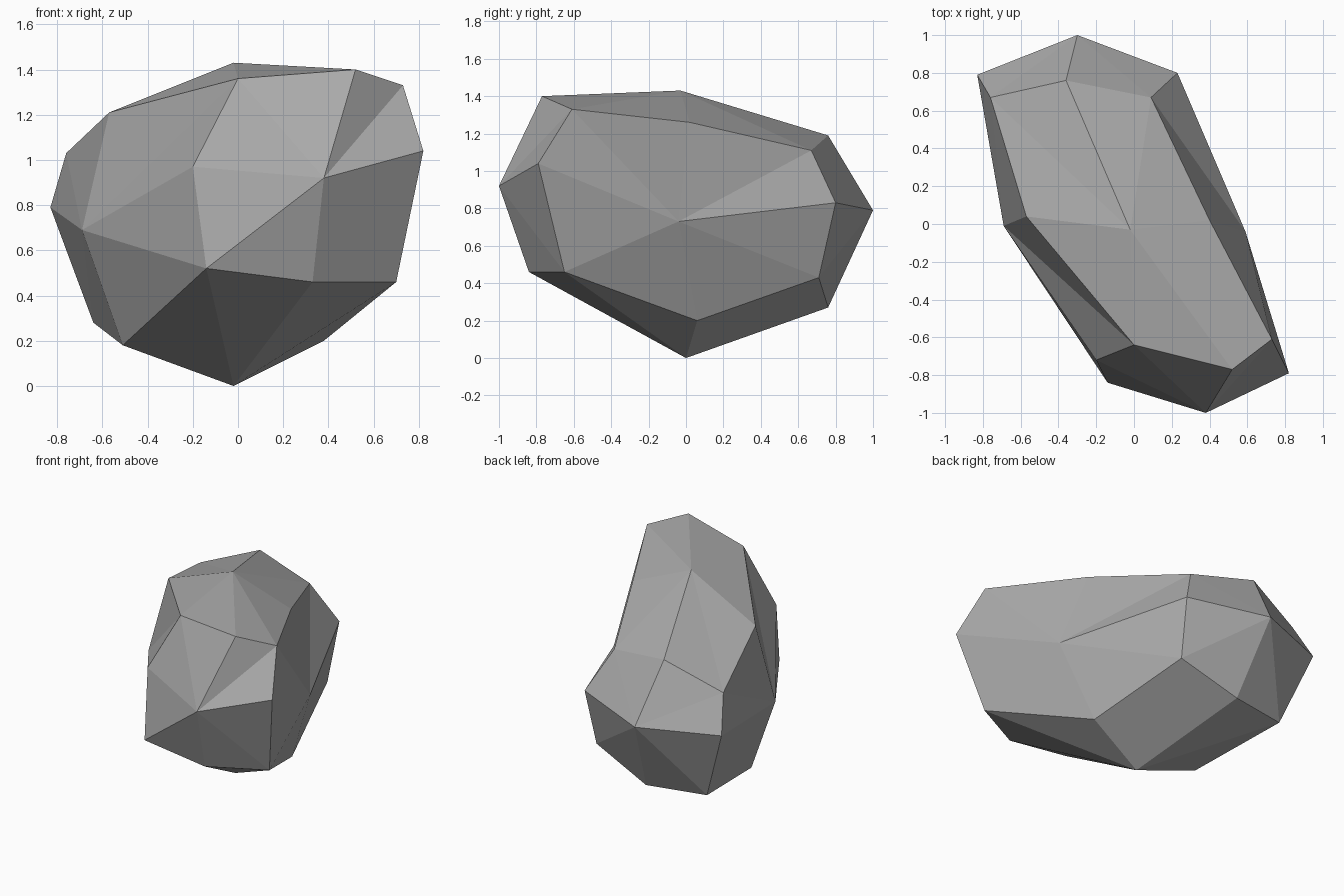
import bpy
import bmesh
from mathutils import Vector

if "Cube" in bpy.data.objects:
    bpy.data.objects.remove(bpy.data.objects["Cube"], do_unlink=True)


def make_material(name, colour):
    material = bpy.data.materials.new(name)
    material.use_nodes = True
    material.diffuse_color = colour
    shader = next(n for n in material.node_tree.nodes if n.type == "BSDF_PRINCIPLED")
    shader.inputs["Base Color"].default_value = colour
    shader.inputs["Roughness"].default_value = 0.9
    return material


# Cross-sections of the boulder, each running clockwise from its top point
front_ring = [(.52, -.77, 1.4), (.73, -.61, 1.33), (.82, -.79, 1.04), (.7, -.65, .46),
              (.33, -.84, .46), (-.14, -.84, .52), (-.2, -.72, .97), (0, -.64, 1.36)]
middle_ring = [(-.02, -.03, 1.43), (.4, .02, 1.26), (.59, -.04, .73), (.38, .06, .2),
               (-.02, 0, 0), (-.51, 0, .18), (-.69, -.01, .69), (-.57, .04, 1.21)]
back_ring = [(-.36, .76, 1.19), (.09, .67, 1.11), (.23, .8, .83), (.2, .71, .43),
             (-.22, .76, .27), (-.64, .68, .28), (-.83, .79, .79), (-.76, .67, 1.03)]
front_tip = (.38, -1, .92)
back_tip = (-.3, 1, .79)


def add_ring(bm, points):
    return [bm.verts.new(Vector(p)) for p in points]


def add_cap(bm, ring, tip):
    """Fan of triangles from the tip to every ring point."""
    centre = bm.verts.new(Vector(tip))
    for i, vert in enumerate(ring):
        bm.faces.new((centre, vert, ring[i - 1]))


def add_band(bm, outer, middle):
    """Triangles between two rings, with diagonals fanning from alternate middle points."""
    for i in range(len(outer)):
        a, b, c, d = outer[i - 1], outer[i], middle[i], middle[i - 1]
        if i % 2:
            bm.faces.new((a, b, d))
            bm.faces.new((b, c, d))
        else:
            bm.faces.new((a, b, c))
            bm.faces.new((a, c, d))


# Boulder body
bm = bmesh.new()
front, middle, back = [add_ring(bm, r) for r in (front_ring, middle_ring, back_ring)]
add_cap(bm, front, front_tip)
add_cap(bm, back, back_tip)
add_band(bm, front, middle)
add_band(bm, back, middle)
bmesh.ops.recalc_face_normals(bm, faces=bm.faces[:])

mesh = bpy.data.meshes.new("boulder")
bm.to_mesh(mesh)
bm.free()
mesh.materials.append(make_material("stone grey", (.4, .4, .4, 1)))
boulder = bpy.data.objects.new("boulder", mesh)
bpy.context.collection.objects.link(boulder)
